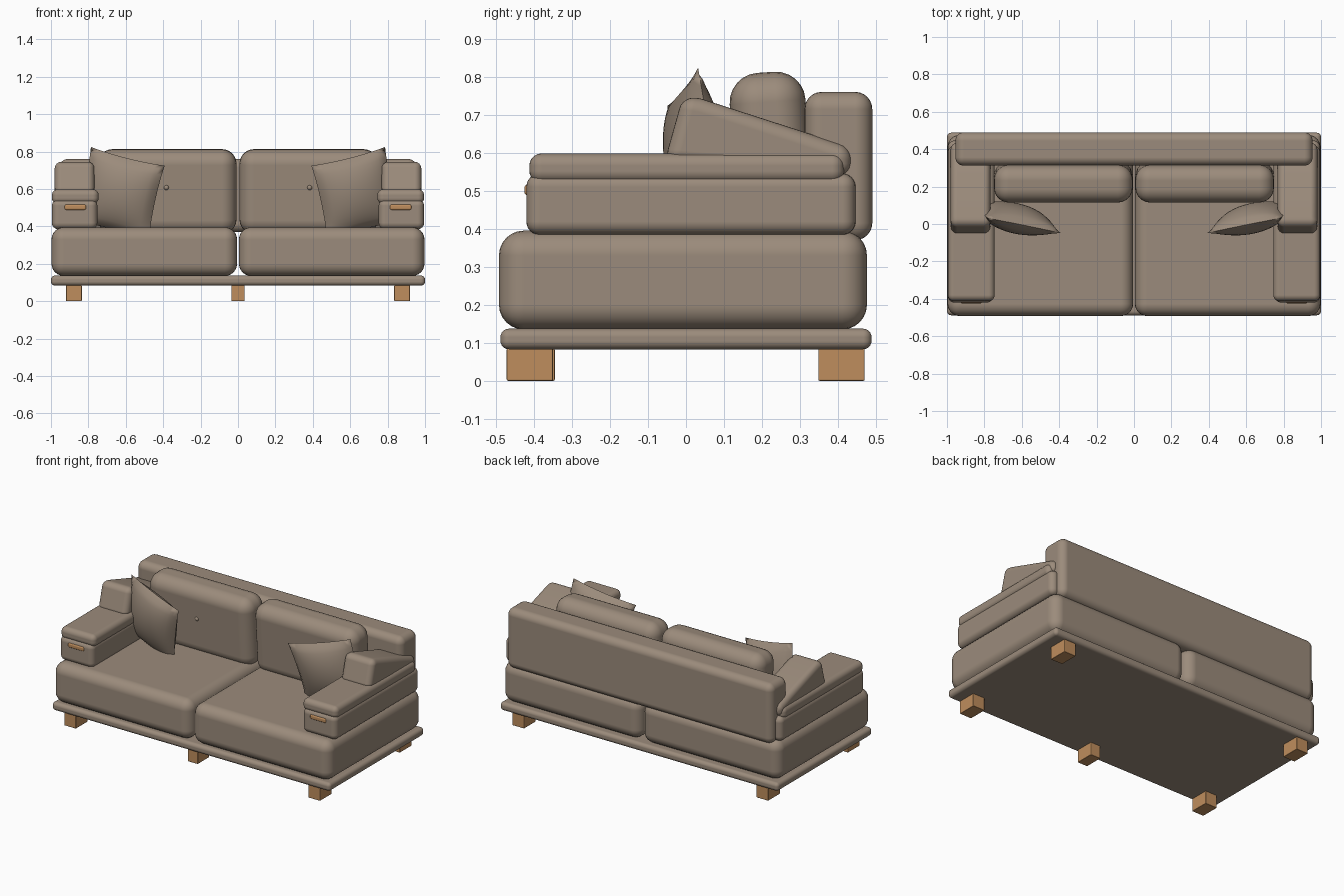
import bpy, bmesh, math
from mathutils import Vector, Matrix

cube = bpy.data.objects.get("Cube")
if cube:
    bpy.data.objects.remove(cube, do_unlink=True)


def material(name, color):
    m = bpy.data.materials.new(name)
    m.diffuse_color = color
    m.use_nodes = True
    m.node_tree.nodes["Principled BSDF"].inputs["Base Color"].default_value = color
    return m


fabric = material("taupe fabric", (0.33, 0.26, 0.2, 1))
wood = material("warm wood", (0.52, 0.27, 0.11, 1))


def finish(name, bm, mat, bevel=0, segments=6):
    bmesh.ops.recalc_face_normals(bm, faces=bm.faces)
    for f in bm.faces:
        f.smooth = True
    mesh = bpy.data.meshes.new(name)
    bm.to_mesh(mesh)
    bm.free()
    mesh.materials.append(mat)
    ob = bpy.data.objects.new(name, mesh)
    bpy.context.collection.objects.link(ob)
    if bevel:
        mod = ob.modifiers.new("rounded edges", "BEVEL")
        mod.width = bevel
        mod.segments = segments
        mod.limit_method = "ANGLE"
        mod.angle_limit = math.radians(10)
        mod.harden_normals = True
    return ob


def box(name, x, y, z, bevel, mat=fabric, tilt=0, segments=6):
    """Rounded box from (min, max) ranges, tilted about the x axis."""
    bm = bmesh.new()
    bmesh.ops.create_cube(bm, size=1)
    bm.transform(Matrix.Diagonal((abs(x[1] - x[0]), y[1] - y[0], z[1] - z[0], 1)))
    ob = finish(name, bm, mat, bevel, segments)
    ob.location = [(r[0] + r[1]) / 2 for r in (x, y, z)]
    ob.rotation_euler.x = math.radians(tilt)
    return ob


def arm_wedge(name, s):
    """Sloping bolster on the arm: side profile extruded across the arm."""
    profile = [(-0.057, 0.575), (-0.008, 0.75), (0.04, 0.742),
               (0.31, 0.655), (0.438, 0.612), (0.43, 0.535)]
    bm = bmesh.new()
    face = bm.faces.new([bm.verts.new((s * 0.768, y, z)) for y, z in profile])
    new = bmesh.ops.extrude_face_region(bm, geom=[face])["geom"]
    verts = [g for g in new if isinstance(g, bmesh.types.BMVert)]
    bmesh.ops.translate(bm, verts=verts, vec=(s * 0.212, 0, 0))
    finish(name, bm, fabric, 0.035)


def pillow(name, s):
    """Pinched square pillow, leaning into the corner."""
    n, half, puff = 16, 0.207, 0.078
    right = Vector((0.395, -0.08, -0.1)).normalized()
    up = Vector((0.1, -0.08, 0.4))
    up = (up - right * up.dot(right)).normalized()
    out = right.cross(up)
    center = Vector((-0.632, 0.03, 0.575))
    bm = bmesh.new()
    for side in (1, -1):
        grid = []
        for i in range(n + 1):
            for j in range(n + 1):
                u, v = 2 * i / n - 1, 2 * j / n - 1
                a = u * (1 - 0.05 * (1 - v * v))
                b = v * (1 - 0.05 * (1 - u * u))
                d = side * puff * ((1 - u * u) * (1 - v * v)) ** 0.6
                p = center + (right * a + up * b) * half + out * d
                grid.append(bm.verts.new((-s * p.x, p.y, p.z)))
        for i in range(n):
            for j in range(n):
                k = i * (n + 1) + j
                bm.faces.new([grid[q] for q in (k, k + 1, k + n + 2, k + n + 1)])
    bmesh.ops.remove_doubles(bm, verts=bm.verts, dist=0.0005)
    for e in bm.edges:
        if len(e.link_faces) == 2 and e.calc_face_angle(0) > 1.0:
            e.smooth = False
    finish(name, bm, fabric)


# Platform and backrest
box("base_platform", (-1, 1), (-0.488, 0.488), (0.083, 0.137), 0.022)
box("backrest", (-0.955, 0.955), (0.312, 0.49), (0.37, 0.76), 0.045)

for side, s in (("left", 1), ("right", -1)):
    # Seat and back cushions
    box(side + "_seat_cushion", (s * 0.005, s * 0.997), (-0.492, 0.476), (0.135, 0.395), 0.065)
    box(side + "_back_cushion", (s * 0.008, s * 0.748), (0.125, 0.325), (0.36, 0.812), 0.078, tilt=4)

    # Button on the back cushion
    bm = bmesh.new()
    bmesh.ops.create_uvsphere(bm, u_segments=16, v_segments=8, radius=0.014)
    finish(side + "_button", bm, fabric).location = (s * 0.383, 0.128, 0.607)

    # Arm: lower block, upper pad, sloping bolster and wooden inlay
    box(side + "_arm_block", (s * 0.752, s * 0.995), (-0.42, 0.446), (0.384, 0.545), 0.035)
    box(side + "_arm_pad", (s * 0.745, s * 0.995), (-0.412, 0.416), (0.52, 0.598), 0.032)
    arm_wedge(side + "_arm_bolster", s)
    box(side + "_arm_inlay", (s * 0.812, s * 0.928), (-0.425, -0.395), (0.487, 0.517), 0.01, wood)

    pillow(side + "_throw_pillow", s)

    # Corner legs
    for end, y in (("front", (-0.472, -0.35)), ("back", (0.348, 0.47))):
        box(f"{side}_{end}_leg", (s * 0.835, s * 0.92), y, (0, 0.085), 0.004, wood, segments=2)

# Middle front leg
box("middle_front_leg", (-0.036, 0.036), (-0.465, -0.345), (0, 0.085), 0.004, wood, segments=2)
